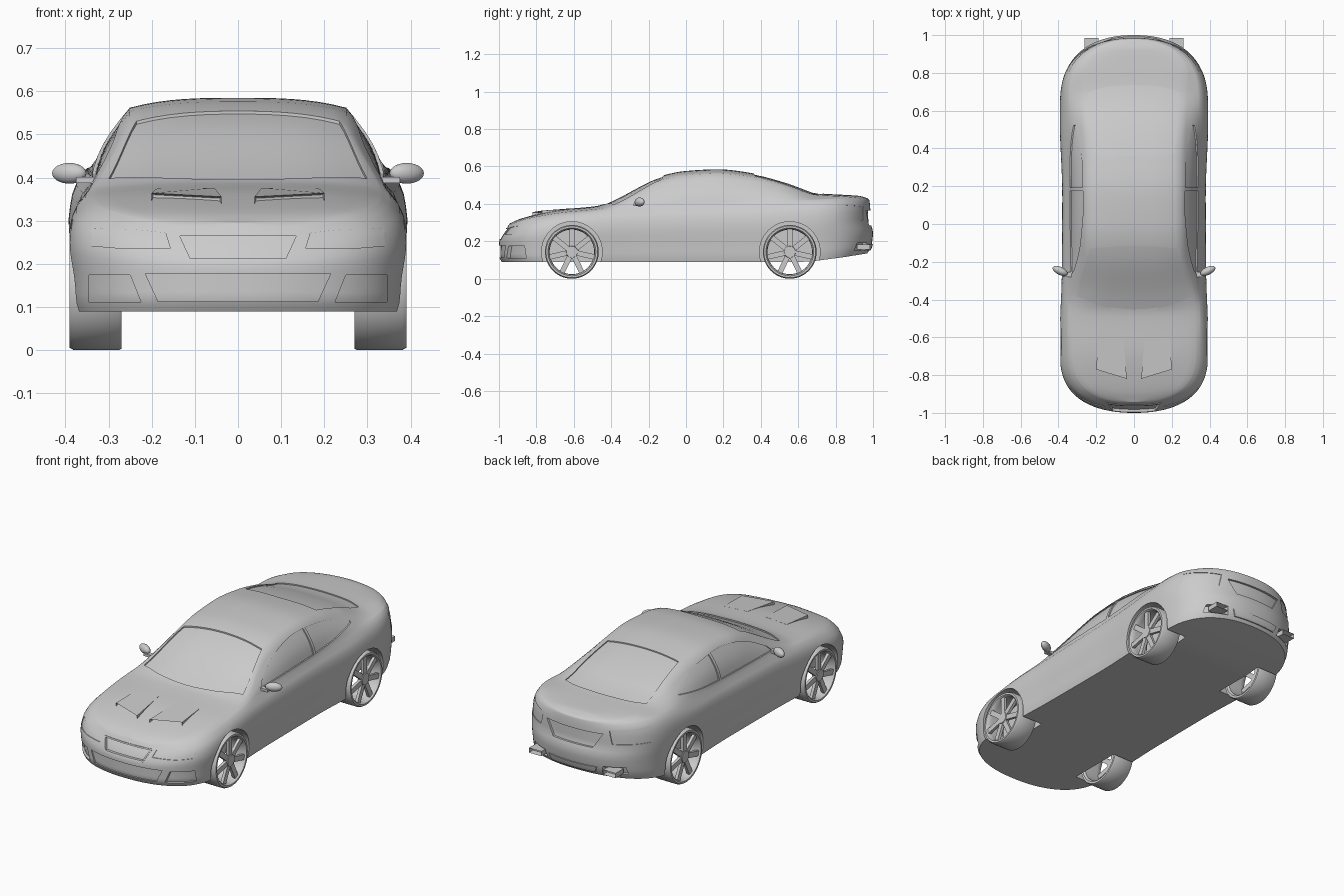
import bpy, bmesh, math
from mathutils import Vector, Matrix
from mathutils.bvhtree import BVHTree

if "Cube" in bpy.data.objects:
    bpy.data.objects.remove(bpy.data.objects["Cube"])


def curve(*pts):
    """Smooth monotone interpolation through (x, y) points."""
    d = [(b[1] - a[1]) / (b[0] - a[0]) for a, b in zip(pts, pts[1:])]
    m = [d[0]] + [0 if a * b <= 0 else 2 * a * b / (a + b) for a, b in zip(d, d[1:])] + [d[-1]]

    def f(x):
        x = min(max(x, pts[0][0]), pts[-1][0])
        i = 0
        while i < len(pts) - 2 and x > pts[i + 1][0]:
            i += 1
        h = pts[i + 1][0] - pts[i][0]
        t = (x - pts[i][0]) / h
        return ((2*t**3 - 3*t*t + 1) * pts[i][1] + (t**3 - 2*t*t + t) * h * m[i]
                + (3*t*t - 2*t**3) * pts[i + 1][1] + (t**3 - t*t) * h * m[i + 1])
    return f


def smooth(ob, angle=40):
    bpy.ops.object.select_all(action='DESELECT')
    ob.select_set(True)
    bpy.context.view_layer.objects.active = ob
    bpy.ops.object.shade_smooth_by_angle(angle=math.radians(angle))


def finish(name, bm, shade=True):
    bmesh.ops.recalc_face_normals(bm, faces=bm.faces[:])
    me = bpy.data.meshes.new(name)
    bm.to_mesh(me)
    bm.free()
    ob = bpy.data.objects.new(name, me)
    bpy.context.collection.objects.link(ob)
    if shade:
        smooth(ob)
    return ob


# Body profiles along the length
base = curve((-1, .393), (-.6, .393), (-.25, .382), (.15, .38), (.55, .393), (1, .385))
sill = curve((-1, .09), (.6, .09), (.8, .108), (1, .135))
shoulder = curve((-1, .26), (-.9, .30), (-.7, .335), (-.45, .365), (-.2, .38), (.4, .40), (.6, .415), (.8, .425), (1, .41))
rail_x = curve((-1, .83), (-.42, .84), (-.12, .66), (.17, .66), (.4, .64), (.7, .69), (.85, .8), (1, .83))
rail_z = curve((-1, .285), (-.9, .318), (-.7, .35), (-.45, .376), (-.39, .39), (-.12, .53), (0, .553),
               (.17, .562), (.35, .545), (.5, .51), (.7, .447), (.85, .44), (1, .425))
crown = curve((-1, .295), (-.94, .318), (-.85, .34), (-.7, .367), (-.47, .39), (-.4, .418), (-.12, .553), (0, .576),
              (.17, .585), (.35, .565), (.55, .513), (.72, .456), (.85, .449), (.95, .443), (1, .43))
flank = curve((0, .955), (.05, .968), (.3, .982), (.62, 1), (.8, .985), (.92, .95), (1, .9))
nose = curve((.09, -.985), (.12, -1), (.19, -1), (.23, -.985), (.26, -.965), (.3, -.94))
tail = curve((.13, .965), (.17, .99), (.25, 1), (.3, .987), (.38, .985), (.42, .98), (.43, .97))


def section(t):
    d, length = (1 + t, .35) if t < 0 else (1 - t, .4)
    w = base(t) * (1 - max(0, 1 - d / length)**3)**(1 / 2.2)
    z0, z1, zr, zc = sill(t), shoulder(t), rail_z(t), crown(t)
    sec = [(0, z0), (.5 * w, z0)]
    sec += [(w * flank(k / 12), z0 + (z1 - z0) * k / 12) for k in range(13)]
    xs, xr = .9 * w, w * rail_x(t)
    for k in range(1, 7):
        s = k / 6
        sec.append((xs + (xr - xs) * s + .1 * (zr - z1) * math.sin(math.pi * s) * (w / .39), z1 + (zr - z1) * s))
    for k in range(1, 9):
        s = k / 8
        sec.append((xr * (1 - s), zr + (zc - zr) * (1 - (1 - s)**3)))
    return sec


# Body loft
N = 110
front = [nose(p[1]) for p in section(-1)]
back = [tail(p[1]) for p in section(1)]
bm = bmesh.new()
for side in (1, -1):
    rows = []
    for i in range(N + 1):
        t = math.sin(math.pi / 2 * (2 * i / N - 1))
        row = []
        for j, (x, z) in enumerate(section(t)):
            y = t
            if t < -.6:
                y = -.6 + (t + .6) / .4 * (-.6 - front[j])
            elif t > .7:
                y = .7 + (t - .7) / .3 * (back[j] - .7)
            row.append(bm.verts.new((side * x, y, z)))
        rows.append(row)
    for a, b in zip(rows, rows[1:]):
        for j in range(len(a) - 1):
            bm.faces.new((a[j], a[j + 1], b[j + 1], b[j])[::side])
bmesh.ops.remove_doubles(bm, verts=bm.verts[:], dist=1e-5)
bmesh.ops.recalc_face_normals(bm, faces=bm.faces[:])
tree = BVHTree.FromBMesh(bm)
body = finish('car_body', bm, False)


def hit(p, d):
    p, d = Vector(p), Vector(d)
    o = p - 2 * d
    return tree.ray_cast(o, d)[0] or tree.find_nearest(p)[0]


def patch(bm, low, up, d, depth, out=.04, mx=1, n=12, m=6):
    """Solid that follows the body surface between two outline curves seen along d."""
    d = Vector(d)
    fl, fu = [[curve(*[(i / (len(c) - 1), p[k]) for i, p in enumerate(c)]) for k in (0, 1)] for c in (low, up)]
    layers = [[], []]
    for i in range(n + 1):
        for j in range(m + 1):
            a, b = [fl[k](i / n) * (1 - j / m) + fu[k](i / n) * j / m for k in (0, 1)]
            h = hit((0, a, b) if d.x else (a * mx, 0, b) if d.y else (a * mx, b, 0), d)
            layers[0].append(bm.verts.new(h + d * depth))
            layers[1].append(bm.verts.new(h - d * out))
    q = m + 1
    for lay in layers:
        for i in range(n):
            for j in range(m):
                k = i * q + j
                bm.faces.new((lay[k], lay[k + 1], lay[k + q + 1], lay[k + q]))
    rim = ([i * q for i in range(n)] + [n * q + j for j in range(m)]
           + [i * q + m for i in range(n, 0, -1)] + [j for j in range(m, 0, -1)])
    for a, b in zip(rim, rim[1:] + rim[:1]):
        bm.faces.new((layers[0][a], layers[0][b], layers[1][b], layers[1][a]))


FWD, REAR, DOWN = (0, 1, 0), (0, -1, 0), (0, 0, -1)
cut = bmesh.new()
# Windscreen and rear window
patch(cut, [(-.3, -.385), (-.16, -.435), (0, -.452), (.16, -.435), (.3, -.385)],
      [(-.235, -.13), (0, -.115), (.235, -.13)], DOWN, .007)
patch(cut, [(-.215, .37), (0, .36), (.215, .37)],
      [(-.245, .695), (-.15, .725), (0, .735), (.15, .725), (.245, .695)], DOWN, .006)
# Grille, lower intake, number plate recess
patch(cut, [(-.11, .21), (.11, .21)], [(-.14, .268), (.14, .268)], FWD, .012)
patch(cut, [(-.185, .113), (.185, .113)], [(-.215, .178), (.215, .178)], FWD, .008)
patch(cut, [(-.12, .285), (.12, .285)], [(-.17, .365), (.17, .365)], REAR, .012)
for s in (1, -1):
    # Door glass and quarter glass
    patch(cut, [(-.27, .398), (.175, .41)],
          [(-.245, .425), (-.12, .49), (0, .525), (.1, .538), (.175, .538)], (-s, 0, 0), .007)
    patch(cut, [(.192, .411), (.35, .424), (.52, .45)],
          [(.192, .537), (.35, .515), (.525, .458)], (-s, 0, 0), .007)
    # Fog lamps, headlamps, tail lamps, exhaust openings
    patch(cut, [(.225, .112), (.345, .112)], [(.25, .174), (.345, .174)], FWD, .018, mx=s)
    patch(cut, [(.157, .236), (.25, .236), (.34, .242)], [(.168, .272), (.25, .28), (.34, .282)], FWD, .004, mx=s)
    patch(cut, [(.215, .315), (.36, .315)], [(.2, .385), (.345, .395)], REAR, .004, mx=s)
    patch(cut, [(.165, .15), (.285, .15)], [(.175, .192), (.275, .192)], REAR, .025, mx=s)
    # Wheel arches
    for y in (-.61, .555):
        bmesh.ops.create_cone(cut, cap_ends=True, segments=64, radius1=.162, radius2=.162, depth=.22,
                              matrix=Matrix.Translation((s * .355, y, .143)) @ Matrix.Rotation(math.pi / 2, 4, 'Y'))
cutter = finish('body_cutter', cut, False)
cutter.hide_render = True
mod = body.modifiers.new('openings', 'BOOLEAN')
mod.operation, mod.solver, mod.object = 'DIFFERENCE', 'EXACT', cutter
bpy.context.view_layer.objects.active = body
bpy.ops.object.modifier_apply(modifier=mod.name)
smooth(body)
bpy.data.objects.remove(cutter)

# Rear valance strip and frame around the grille
bm = bmesh.new()
patch(bm, [(-.13, .15), (.13, .15)], [(-.145, .185), (.145, .185)], REAR, .01, .006)
finish('rear_valance', bm)
bm = bmesh.new()
patch(bm, [(-.112, .207), (.112, .207)], [(-.114, .213), (.114, .213)], FWD, .015, .003)
patch(bm, [(-.142, .265), (.142, .265)], [(-.14, .271), (.14, .271)], FWD, .015, .003)
for s in (1, -1):
    patch(bm, [(.108, .207), (.138, .271)], [(.116, .207), (.146, .271)], FWD, .015, .003, s)
finish('grille_frame', bm)

for s, tag in ((1, 'right'), (-1, 'left')):
    # Exhaust tip
    bm = bmesh.new()
    bmesh.ops.create_cube(bm, size=1, matrix=Matrix.Translation((s * .225, .95, .17)) @ Matrix.Diagonal((.075, .07, .026, 1)))
    end = [f for f in bm.faces if f.calc_center_median().y > .98]
    bmesh.ops.inset_individual(bm, faces=end, thickness=.005)
    bmesh.ops.translate(bm, verts=end[0].verts[:], vec=(0, -.03, 0))
    finish('exhaust_' + tag, bm)
    # Bonnet scoop: wedge with a hollow front
    bm = bmesh.new()
    corners = [(.055, -.61, .001), (.19, -.60, .001), (.2, -.77, .017), (.038, -.82, .017)]
    lo, hi = [], []
    for x, y, h in corners:
        p = hit((s * x, y, 0), DOWN)
        lo.append(bm.verts.new(p - Vector((0, 0, .005))))
        hi.append(bm.verts.new(p + Vector((0, 0, h))))
    bm.faces.new(lo)
    bm.faces.new(hi)
    sides = [bm.faces.new((lo[i], lo[(i + 1) % 4], hi[(i + 1) % 4], hi[i])) for i in range(4)]
    bmesh.ops.recalc_face_normals(bm, faces=bm.faces[:])
    bmesh.ops.inset_individual(bm, faces=[sides[2]], thickness=.005)
    bmesh.ops.translate(bm, verts=sides[2].verts[:], vec=(0, .03, 0))
    finish('bonnet_scoop_' + tag, bm)
    # Door mirror with stalk
    bm = bmesh.new()
    bmesh.ops.create_uvsphere(bm, u_segments=24, v_segments=14, radius=1,
                              matrix=Matrix.Translation((s * .391, -.248, .41)) @ Matrix.Rotation(s * .45, 4, 'Z')
                              @ Matrix.Diagonal((.043, .021, .024, 1)))
    bmesh.ops.create_cube(bm, size=1, matrix=Matrix.Translation((s * .353, -.268, .395)) @ Matrix.Diagonal((.045, .026, .014, 1)))
    finish('door_mirror_' + tag, bm)

# Wheel meshes: tyre ring by lathe, rim with seven spokes
profile = [(-.06, .128), (-.06, .14), (-.054, .1435), (.05, .1435), (.06, .138),
           (.06, .128), (.052, .122), (.03, .119), (-.05, .119)]
bm = bmesh.new()
rings = [[bm.verts.new((x, r * math.cos(a), r * math.sin(a))) for x, r in profile]
         for a in [2 * math.pi * i / 56 for i in range(56)]]
for i, a in enumerate(rings):
    b = rings[(i + 1) % 56]
    for j in range(len(profile)):
        k = (j + 1) % len(profile)
        bm.faces.new((a[j], a[k], b[k], b[j]))
tyre = finish('tyre', bm)
bm = bmesh.new()
for i in range(7):
    bmesh.ops.create_cube(bm, size=1, matrix=Matrix.Rotation(2 * math.pi * i / 7, 4, 'X')
                          @ Matrix.Translation((.044, 0, .072)) @ Matrix.Diagonal((.016, .028, .1, 1)))
bmesh.ops.create_cone(bm, cap_ends=True, segments=32, radius1=.036, radius2=.03, depth=.024,
                      matrix=Matrix.Translation((.044, 0, 0)) @ Matrix.Rotation(math.pi / 2, 4, 'Y'))
rim = finish('rim', bm)
for y, end in ((-.61, 'front'), (.555, 'rear')):
    for s, tag in ((1, 'right'), (-1, 'left')):
        for part in (tyre, rim):
            ob = bpy.data.objects.new(f'{end}_{tag}_{part.name}', part.data)
            ob.location = (s * .33, y, .1435)
            ob.rotation_euler.z = 0 if s > 0 else math.pi
            bpy.context.collection.objects.link(ob)
for part in (tyre, rim):
    bpy.data.objects.remove(part)
